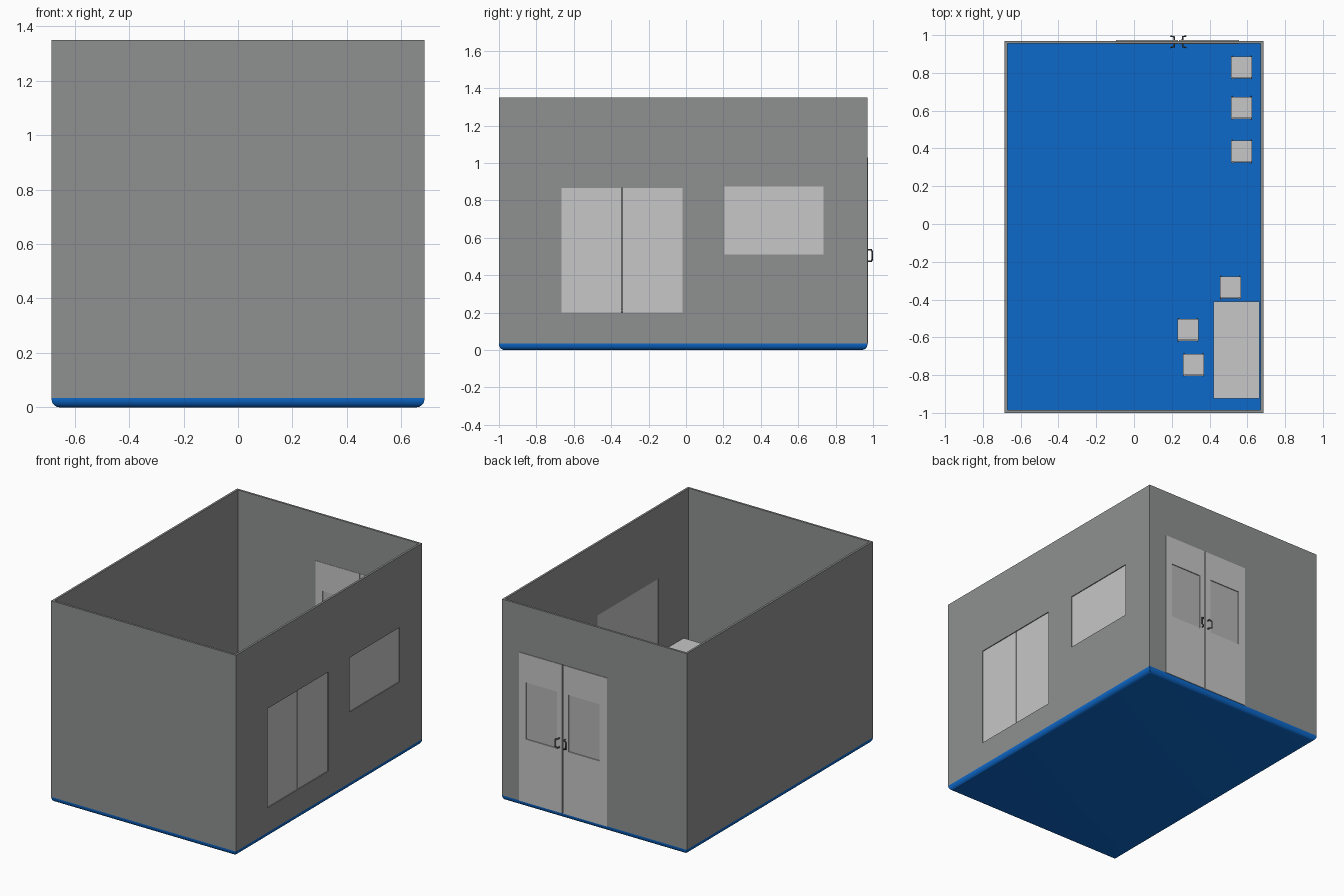
import bpy, bmesh
from mathutils import Vector

if "Cube" in bpy.data.objects:
    bpy.data.objects.remove(bpy.data.objects["Cube"], do_unlink=True)


def material(name, r, g, b):
    m = bpy.data.materials.new(name)
    m.use_nodes = True
    m.diffuse_color = (r, g, b, 1)
    m.node_tree.nodes["Principled BSDF"].inputs["Base Color"].default_value = (r, g, b, 1)
    return m


WALL = material("wall grey", 0.275, 0.285, 0.28)
LIGHT = material("light grey", 0.57, 0.57, 0.57)
GLASS = material("door glass grey", 0.46, 0.46, 0.46)
METAL = material("dark metal", 0.12, 0.12, 0.12)
BLUE = material("floor blue", 0.004, 0.14, 0.6)


def box(name, lo, hi, mat):
    """Axis-aligned box between two corners."""
    lo, hi = Vector(lo), Vector(hi)
    bm = bmesh.new()
    bmesh.ops.create_cube(bm, size=1)
    for v in bm.verts:
        v.co = (lo + hi) / 2 + v.co * (hi - lo)
    me = bpy.data.meshes.new(name)
    bm.to_mesh(me)
    bm.free()
    me.materials.append(mat)
    ob = bpy.data.objects.new(name, me)
    bpy.context.collection.objects.link(ob)
    return ob


def activate(ob):
    bpy.ops.object.select_all(action='DESELECT')
    ob.select_set(True)
    bpy.context.view_layer.objects.active = ob


def cut(ob, lo, hi):
    """Cut a box-shaped opening."""
    cutter = box("cutter", lo, hi, ob.data.materials[0])
    mod = ob.modifiers.new("opening", 'BOOLEAN')
    mod.operation, mod.solver, mod.object = 'DIFFERENCE', 'EXACT', cutter
    activate(ob)
    bpy.ops.object.modifier_apply(modifier=mod.name)
    bpy.data.objects.remove(cutter, do_unlink=True)


def tube(name, points, radius, mat):
    """Round bar along a path."""
    cu = bpy.data.curves.new(name, 'CURVE')
    cu.dimensions = '3D'
    cu.bevel_depth, cu.bevel_resolution, cu.use_fill_caps = radius, 1, True
    sp = cu.splines.new('POLY')
    sp.points.add(len(points) - 1)
    for p, co in zip(sp.points, points):
        p.co = (*co, 1)
    cu.materials.append(mat)
    ob = bpy.data.objects.new(name, cu)
    bpy.context.collection.objects.link(ob)
    return ob


X, Y0, Y1, BASE, TOP, T = 0.685, -1.0, 0.97, 0.035, 1.35, 0.014

# Floor slab with rounded lower edge
floor = box("floor", (-X, Y0, 0), (X, Y1, BASE), BLUE)
bm = bmesh.new()
bm.from_mesh(floor.data)
lower = [e for e in bm.edges if all(v.co.z < 0.001 for v in e.verts)]
bmesh.ops.bevel(bm, geom=lower, offset=0.03, segments=5, profile=0.5, affect='EDGES')
bm.to_mesh(floor.data)
bm.free()
activate(floor)
bpy.ops.object.shade_smooth_by_angle()

# Walls with door and window openings
DX0, DX1, DMID, DTOP = -0.095, 0.555, 0.235, 1.03
windows = [("large", -0.665, -0.02, 0.2, 0.865, 2), ("small", 0.205, 0.735, 0.51, 0.875, 1)]
walls = box("walls", (-X, Y0, BASE), (X, Y1, TOP), WALL)
cut(walls, (T - X, Y0 + T, 0), (X - T, Y1 - T, TOP + 1))
cut(walls, (DX0, Y1 - 0.1, 0), (DX1, Y1 + 0.1, DTOP))
for name, y0, y1, z0, z1, panes in windows:
    cut(walls, (X - 0.1, y0, z0), (X + 0.1, y1, z1))
    # Window panes set back from the outer wall face
    step = (y1 - y0) / panes
    for i in range(panes):
        a = y0 + i * step
        gap = 0.002 if panes > 1 else 0
        box(name + "_window_pane", (X - 0.011, a + gap * i, z0),
            (X - 0.006, a + step - gap * (panes - 1 - i), z1), LIGHT)

# Double door: leaves, glazing and handles on both faces
for side, x0, x1 in (("right", DX0, DMID - 0.003), ("left", DMID + 0.003, DX1)):
    leaf = box(side + "_door_leaf", (x0, Y1 - T - 0.002, BASE), (x1, Y1 + 0.004, DTOP), LIGHT)
    mid = (x0 + x1) / 2 + (-0.01 if side == "right" else 0.01) * -0.5
    g0, g1 = mid - 0.115, mid + 0.115
    cut(leaf, (g0, 0.9, 0.46), (g1, 1.1, 0.84))
    box(side + "_door_glass", (g0, Y1 - 0.01, 0.46), (g1, Y1 - 0.002, 0.84), GLASS)
    s = -1 if side == "right" else 1
    for face, out in ((Y1 + 0.003, 1), (Y1 - T, -1)):
        near, far = DMID + s * 0.022, DMID + s * 0.04
        grip = face + out * 0.022
        path = [(near, face, 0.475), (near, grip - out * 0.004, 0.475), (far, grip, 0.482),
                (far, grip, 0.528), (near, grip - out * 0.004, 0.535), (near, face, 0.535)]
        tube(side + "_door_handle", path, 0.0045, METAL)

# Desk: top, side panels and back panel
box("desk_top", (0.42, -0.925, 0.355), (0.665, -0.41, 0.37), LIGHT)
for y in (-0.915, -0.432):
    box("desk_side", (0.43, y, BASE), (0.655, y + 0.012, 0.355), LIGHT)
box("desk_back", (0.645, -0.903, 0.2), (0.655, -0.432, 0.355), LIGHT)

# Chairs: seat, backrest and bent metal frame
chairs = [(0.57, 0.83), (0.57, 0.615), (0.57, 0.385), (0.51, -0.335), (0.285, -0.56), (0.315, -0.745)]
for cx, cy in chairs:
    box("chair_seat", (cx - 0.056, cy - 0.056, 0.205), (cx + 0.056, cy + 0.058, 0.216), LIGHT)
    box("chair_backrest", (cx - 0.052, cy - 0.06, 0.3), (cx + 0.052, cy - 0.052, 0.38), LIGHT)
    for s in (-1, 1):
        x = cx + s * 0.05
        tube("chair_rear_leg", [(x, cy - 0.06, BASE), (x, cy - 0.06, 0.38)], 0.004, METAL)
        tube("chair_front_leg", [(x, cy + 0.058, BASE), (x, cy + 0.058, 0.2),
                                 (x, cy - 0.06, 0.2)], 0.004, METAL)
